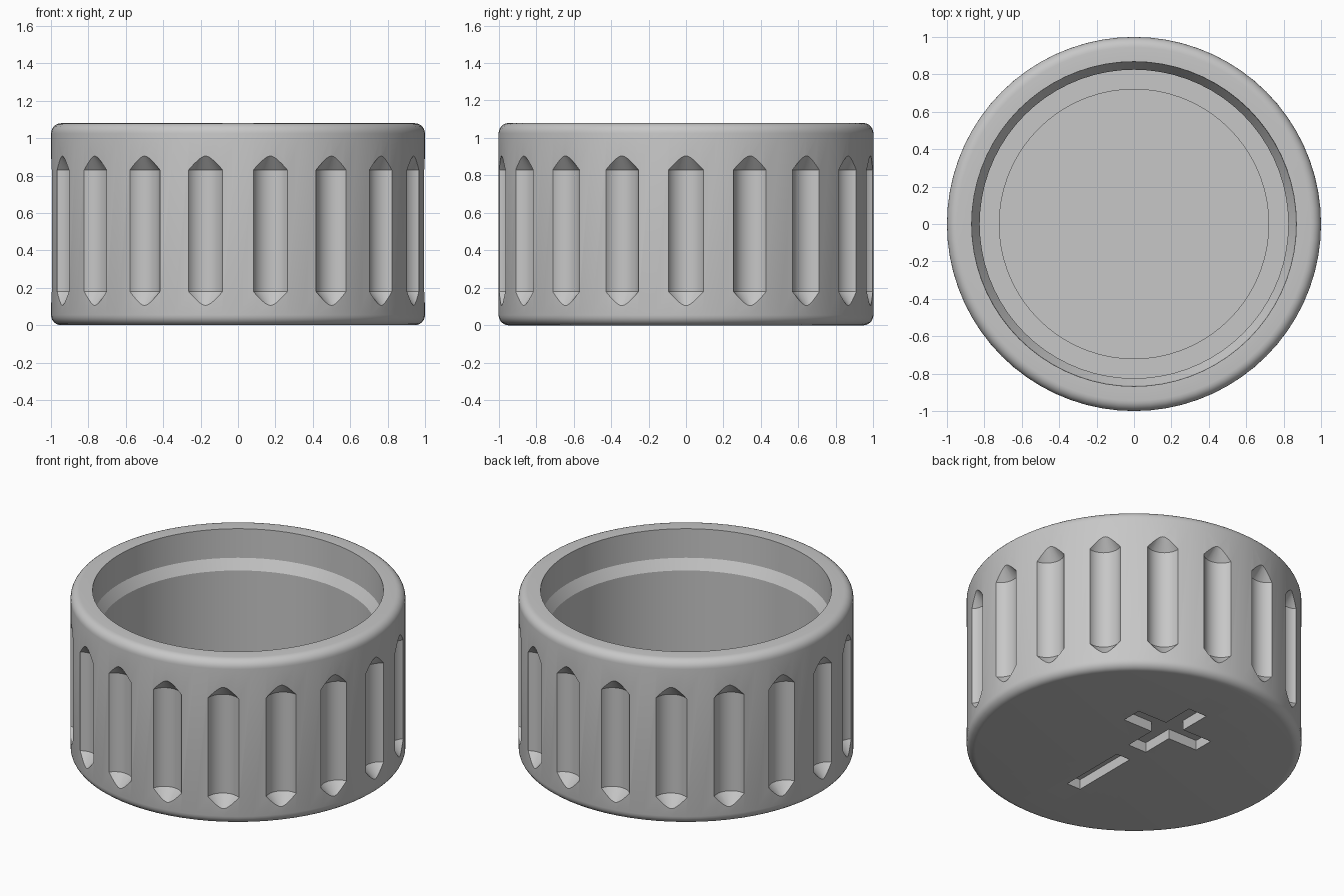
import bpy, bmesh
from math import sin, cos, pi, radians
from mathutils import Matrix

if "Cube" in bpy.data.objects:
    bpy.data.objects.remove(bpy.data.objects["Cube"], do_unlink=True)

RADIUS, HEIGHT, ROUND = 1.0, 1.08, 0.055
GROOVES = 18

grey = bpy.data.materials.new("plain grey plastic")
grey.use_nodes = True
grey.diffuse_color = (0.57, 0.57, 0.57, 1)
grey.node_tree.nodes["Principled BSDF"].inputs["Base Color"].default_value = grey.diffuse_color


def lathe(bm, profile, steps, matrix=Matrix()):
    """Spin an (r, z) profile that starts and ends on the z axis."""
    part = bmesh.new()
    verts = [part.verts.new((r, 0, z)) for r, z in profile]
    edges = [part.edges.new(pair) for pair in zip(verts, verts[1:])]
    bmesh.ops.spin(part, geom=verts + edges, axis=(0, 0, 1), cent=(0, 0, 0),
                   angle=2 * pi, steps=steps)
    bmesh.ops.remove_doubles(part, verts=part.verts, dist=1e-5)
    bmesh.ops.recalc_face_normals(part, faces=part.faces)
    part.transform(matrix)
    mesh = bpy.data.meshes.new("part")
    part.to_mesh(mesh)
    part.free()
    bm.from_mesh(mesh)
    bpy.data.meshes.remove(mesh)


def prism(bm, outline, z0, z1, y_offset):
    """Extrude a flat outline between two heights."""
    face = bm.faces.new([bm.verts.new((x, y + y_offset, z0)) for x, y in outline])
    top = bmesh.ops.extrude_face_region(bm, geom=[face])["geom"]
    bmesh.ops.translate(bm, verts=[v for v in top if isinstance(v, bmesh.types.BMVert)],
                        vec=(0, 0, z1 - z0))
    bmesh.ops.recalc_face_normals(bm, faces=bm.faces)


def make_object(name, bm):
    mesh = bpy.data.meshes.new(name)
    bm.to_mesh(mesh)
    bm.free()
    mesh.materials.append(grey)
    obj = bpy.data.objects.new(name, mesh)
    bpy.context.collection.objects.link(obj)
    return obj


def corner(z, start):
    """Quarter-round points for an outer edge."""
    angles = [start + i * pi / 12 for i in range(7)]
    return [(RADIUS - ROUND + ROUND * cos(a), z + ROUND * sin(a)) for a in angles]


# Cap shell: rounded outside, bore stepping inwards down to a ledge and floor
profile = [(0, 0)] + corner(ROUND, -pi / 2) + corner(HEIGHT - ROUND, 0)
profile += [(0.868, HEIGHT), (0.865, 0.89), (0.825, 0.825), (0.825, 0.19),
            (0.72, 0.19), (0.72, 0.12), (0, 0.12)]
bm = bmesh.new()
lathe(bm, profile, 72)
cap = make_object("cap_shell", bm)

# Grip grooves: round cutters with pointed ends, set around the wall
spindle = [(0, 0.055), (0.104, 0.18), (0.104, 0.83), (0, 0.955)]
bm = bmesh.new()
for i in range(GROOVES):
    turn = Matrix.Rotation(2 * pi * i / GROOVES, 4, "Z")
    lathe(bm, spindle, 32, turn @ Matrix.Translation((RADIUS + 0.042, 0, 0)))
groove_cutter = make_object("groove_cutter", bm)

# Underside recesses: a cross towards the back and a straight slot towards the front
arm, half = 0.28, 0.067
cross = []
for i in range(4):
    c, s = cos(i * pi / 2), sin(i * pi / 2)
    cross += [(x * c - y * s, x * s + y * c)
              for x, y in ((arm, -half), (arm, half), (half, half))]
slot = [(-0.05, -0.23), (0.05, -0.23), (0.05, 0.23), (-0.05, 0.23)]
bm = bmesh.new()
prism(bm, cross, -0.1, 0.065, 0.31)
prism(bm, slot, -0.1, 0.065, -0.33)
recess_cutter = make_object("recess_cutter", bm)

# Cut the shell, then drop the cutters
bpy.ops.object.select_all(action="DESELECT")
bpy.context.view_layer.objects.active = cap
cap.select_set(True)
for cutter in (groove_cutter, recess_cutter):
    cutter.hide_render = True
    mod = cap.modifiers.new(cutter.name, "BOOLEAN")
    mod.operation, mod.solver, mod.object = "DIFFERENCE", "EXACT", cutter
    bpy.ops.object.modifier_apply(modifier=mod.name)
    bpy.data.objects.remove(cutter, do_unlink=True)

bpy.ops.object.shade_smooth_by_angle(angle=radians(20))
